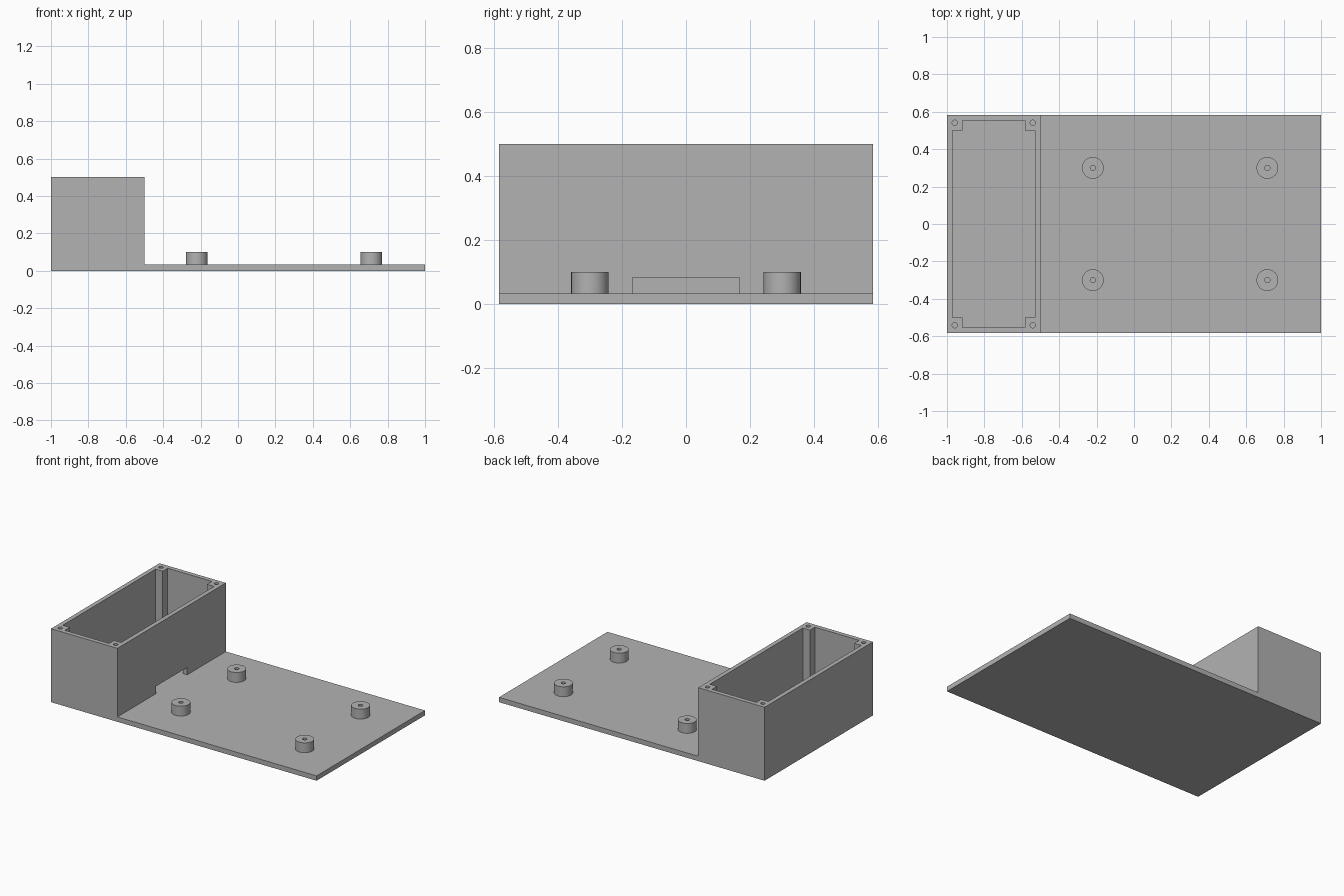
import bpy
import bmesh
from math import cos, sin, tau, radians
from mathutils import Vector

cube = bpy.data.objects.get("Cube")
if cube:
    bpy.data.objects.remove(cube, do_unlink=True)

HALF_Y = 0.583      # half depth of the whole part
FLOOR = 0.033       # plate thickness
TOP = 0.5           # box height
BOX_X = (-1.0, -0.5)
WALL = 0.03
POST = 0.083        # corner post size, measured from the outside
HOLE_R = 0.014

grey = bpy.data.materials.new("plain grey")
grey.use_nodes = True
colour = (0.448, 0.448, 0.448, 1)
grey.diffuse_color = colour
grey.node_tree.nodes["Principled BSDF"].inputs["Base Color"].default_value = colour


def finish(name, bm):
    bmesh.ops.recalc_face_normals(bm, faces=bm.faces)
    mesh = bpy.data.meshes.new(name)
    bm.to_mesh(mesh)
    bm.free()
    mesh.materials.append(grey)
    obj = bpy.data.objects.new(name, mesh)
    bpy.context.collection.objects.link(obj)
    return obj


def prism(name, outline, offset):
    """Extrude a closed outline of 3D points along an offset."""
    bm = bmesh.new()
    face = bm.faces.new([bm.verts.new(p) for p in outline])
    new = bmesh.ops.extrude_face_region(bm, geom=[face], use_keep_orig=True)["geom"]
    bmesh.ops.translate(bm, vec=Vector(offset),
                        verts=[v for v in new if isinstance(v, bmesh.types.BMVert)])
    return finish(name, bm)


def circle(x, y, z, r, n=24):
    return [(x + r * cos(tau * i / n), y + r * sin(tau * i / n), z) for i in range(n)]


def activate(obj):
    bpy.ops.object.select_all(action='DESELECT')
    obj.select_set(True)
    bpy.context.view_layer.objects.active = obj


def cut(obj, cutter):
    cutter.hide_render = True
    mod = obj.modifiers.new("cut", 'BOOLEAN')
    mod.operation = 'DIFFERENCE'
    mod.solver = 'EXACT'
    mod.object = cutter
    activate(obj)
    bpy.ops.object.modifier_apply(modifier=mod.name)
    bpy.data.objects.remove(cutter, do_unlink=True)


# Base plate and box block from one stepped side profile
profile = [(-1, 0), (1, 0), (1, FLOOR), (BOX_X[1], FLOOR), (BOX_X[1], TOP), (-1, TOP)]
body = prism("base_and_box", [(x, -HALF_Y, z) for x, z in profile], (0, 2 * HALF_Y, 0))

# Cavity outline, notched at each corner to leave the screw posts
centre_x = sum(BOX_X) / 2
half_x = (BOX_X[1] - BOX_X[0]) / 2
a, b = half_x - WALL, half_x - POST
c, d = HALF_Y - WALL, HALF_Y - POST
quarter = [(a, d), (b, d), (b, c)]
outline = []
for sx, sy in ((1, 1), (-1, 1), (-1, -1), (1, -1)):
    pts = quarter if sx * sy > 0 else quarter[::-1]
    outline += [(centre_x + sx * x, sy * y, FLOOR) for x, y in pts]
cut(body, prism("cavity_cutter", outline, (0, 0, TOP)))

# Cable slot through the inner wall
slot_y, slot_h = 0.167, 0.05
slot = [(-0.6, -slot_y, FLOOR), (-0.6, slot_y, FLOOR),
        (-0.4, slot_y, FLOOR), (-0.4, -slot_y, FLOOR)]
cut(body, prism("slot_cutter", slot, (0, 0, slot_h)))

# Screw holes in the corner posts
for sx in (-1, 1):
    for sy in (-1, 1):
        hole = circle(centre_x + sx * (half_x - POST / 2), sy * (HALF_Y - POST / 2),
                      FLOOR, HOLE_R)
        cut(body, prism("hole_cutter", hole, (0, 0, TOP)))
activate(body)
bpy.ops.object.shade_smooth_by_angle(angle=radians(30))


def standoff(name, x, y):
    """Hollow round post standing on the plate."""
    bm = bmesh.new()
    rings = [(0.058, FLOOR), (0.058, 0.1), (HOLE_R, 0.1), (HOLE_R, FLOOR)]
    loops = [[bm.verts.new(p) for p in circle(x, y, z, r, 40)] for r, z in rings]
    for lo, hi in zip(loops, loops[1:]):
        for i in range(len(lo)):
            j = (i + 1) % len(lo)
            bm.faces.new((lo[i], lo[j], hi[j], hi[i]))
    obj = finish(name, bm)
    activate(obj)
    bpy.ops.object.shade_smooth_by_angle(angle=radians(30))


# Four standoffs
for side, x in (("right", -0.22), ("left", 0.713)):
    for end, y in (("front", -0.3), ("back", 0.3)):
        standoff(f"standoff_{end}_{side}", x, y)
